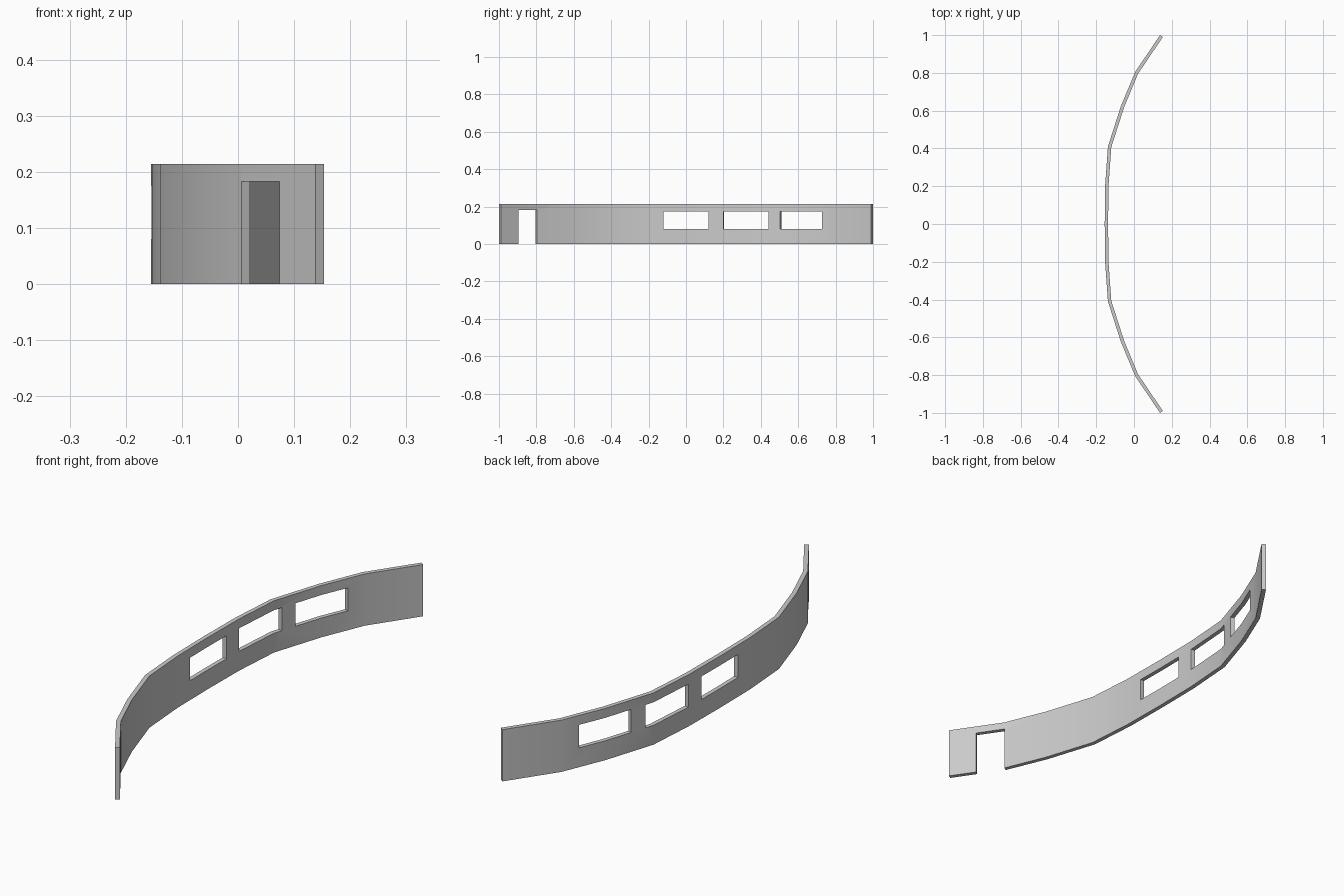
import bpy, bmesh, math
from mathutils import Vector

if "Cube" in bpy.data.objects:
    bpy.data.objects.remove(bpy.data.objects["Cube"])

HEIGHT, THICK = 0.214, 0.018

# Plan of the convex face, mirrored about y = 0
half = [(-0.153, 0.2), (-0.138, 0.41), (-0.069, 0.625), (0.006, 0.805), (0.138, 1.0)]
plan = [Vector((x, -y)) for x, y in reversed(half)] + [Vector((-0.155, 0))] + [Vector(p) for p in half]


def inward(i):
    """Mitred offset of a plan point towards the hollow side."""
    normals = []
    for a, b in ((i - 1, i), (i, i + 1)):
        if a >= 0 and b < len(plan):
            d = (plan[b] - plan[a]).normalized()
            normals.append(Vector((d.y, -d.x)))
    n = sum(normals, Vector((0, 0))).normalized()
    return plan[i] + n * THICK / n.dot(normals[0])


# Curved wall: one rectangular section per plan point, bridged with quads
bm = bmesh.new()
rings = []
for i, p in enumerate(plan):
    q = inward(i)
    rings.append([bm.verts.new((v.x, v.y, z)) for v, z in ((p, 0), (q, 0), (q, HEIGHT), (p, HEIGHT))])
for a, b in zip(rings, rings[1:]):
    for k in range(4):
        j = (k + 1) % 4
        bm.faces.new((a[k], a[j], b[j], b[k]))
bm.faces.new(rings[0])
bm.faces.new(rings[-1])
bmesh.ops.recalc_face_normals(bm, faces=bm.faces)
mesh = bpy.data.meshes.new("curved_wall")
bm.to_mesh(mesh)
bm.free()
wall = bpy.data.objects.new("curved_wall", mesh)
bpy.context.collection.objects.link(wall)


def cut_opening(name, x, y, width, z0, z1, angle):
    """Cut a box-shaped opening square to the wall."""
    bpy.ops.mesh.primitive_cube_add(size=1, location=(x, y, (z0 + z1) / 2))
    cutter = bpy.context.object
    cutter.name = name
    cutter.hide_render = True
    cutter.scale = (0.12, width, z1 - z0)
    cutter.rotation_euler.z = math.radians(angle)
    mod = wall.modifiers.new(name, 'BOOLEAN')
    mod.operation = 'DIFFERENCE'
    mod.solver = 'EXACT'
    mod.object = cutter
    bpy.context.view_layer.objects.active = wall
    bpy.ops.object.modifier_apply(modifier=name)
    bpy.data.objects.remove(cutter)


# Three windows and a doorway
cut_opening("window_middle", -0.145, 0.0, 0.24, 0.08, 0.175, 0)
cut_opening("window_second", -0.135, 0.323, 0.242, 0.08, 0.175, -9)
cut_opening("window_third", -0.06, 0.62, 0.238, 0.08, 0.175, -20)
cut_opening("doorway", 0.05, -0.849, 0.12, -0.05, 0.183, 33)

# Smooth curve, sharp edges
bpy.ops.object.select_all(action='DESELECT')
wall.select_set(True)
bpy.context.view_layer.objects.active = wall
bpy.ops.object.shade_smooth_by_angle(angle=math.radians(30))
